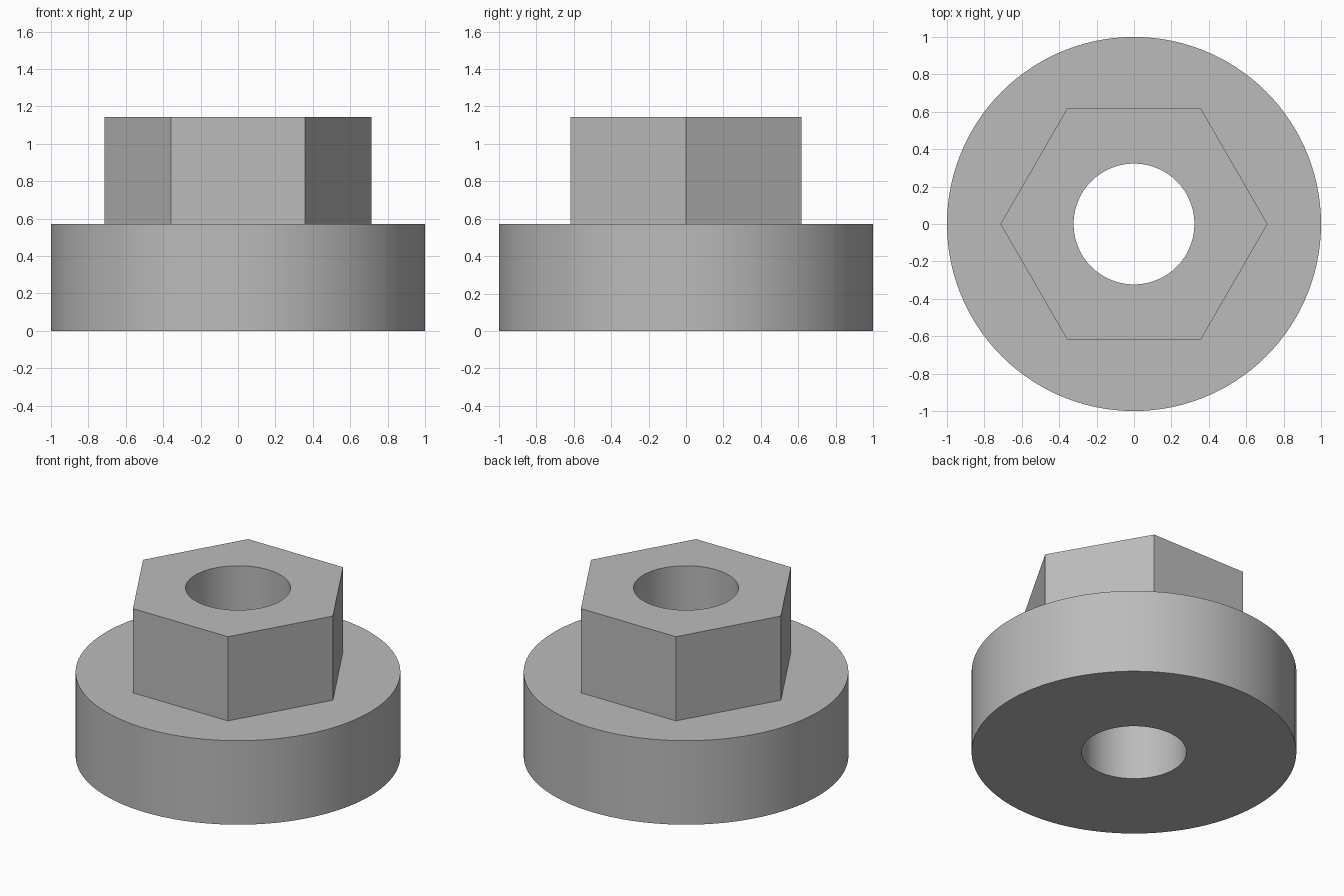
import bpy
import bmesh
from math import cos, pi, radians, sin

cube = bpy.data.objects.get("Cube")
if cube:
    bpy.data.objects.remove(cube, do_unlink=True)

SEGMENTS = 120
BORE, FLANGE, HEX = 0.323, 1.0, 0.714
STEP_Z, TOP_Z = 0.571, 1.143

# Plain grey metal
grey = bpy.data.materials.new("grey metal")
grey.use_nodes = True
colour = (0.5, 0.5, 0.5, 1)
grey.diffuse_color = colour
grey.node_tree.nodes["Principled BSDF"].inputs["Base Color"].default_value = colour


def circle(radius):
    return lambda angle: radius


def hexagon(radius):
    # Corners lie on the x axis and every 60 degrees from it
    return lambda angle: radius * cos(pi / 6) / cos(angle % (pi / 3) - pi / 6)


def add_ring(bm, outline, z):
    ring = []
    for i in range(SEGMENTS):
        a = 2 * pi * i / SEGMENTS
        r = outline(a)
        ring.append(bm.verts.new((r * cos(a), r * sin(a), z)))
    return ring


# Closed profile: round flange, hexagonal head and through bore
bm = bmesh.new()
profile = [(circle(BORE), 0), (circle(FLANGE), 0), (circle(FLANGE), STEP_Z),
           (hexagon(HEX), STEP_Z), (hexagon(HEX), TOP_Z), (circle(BORE), TOP_Z)]
rings = [add_ring(bm, outline, z) for outline, z in profile]
for k, lower in enumerate(rings):
    upper = rings[(k + 1) % len(rings)]
    for i in range(SEGMENTS):
        j = (i + 1) % SEGMENTS
        bm.faces.new((lower[i], lower[j], upper[j], upper[i]))
bmesh.ops.recalc_face_normals(bm, faces=bm.faces)

mesh = bpy.data.meshes.new("flanged_hex_nut")
bm.to_mesh(mesh)
bm.free()
mesh.materials.append(grey)
nut = bpy.data.objects.new("flanged_hex_nut", mesh)
bpy.context.collection.objects.link(nut)

# Smooth round walls, crisp edges
bpy.ops.object.select_all(action="DESELECT")
nut.select_set(True)
bpy.context.view_layer.objects.active = nut
bpy.ops.object.shade_smooth_by_angle(angle=radians(30))
